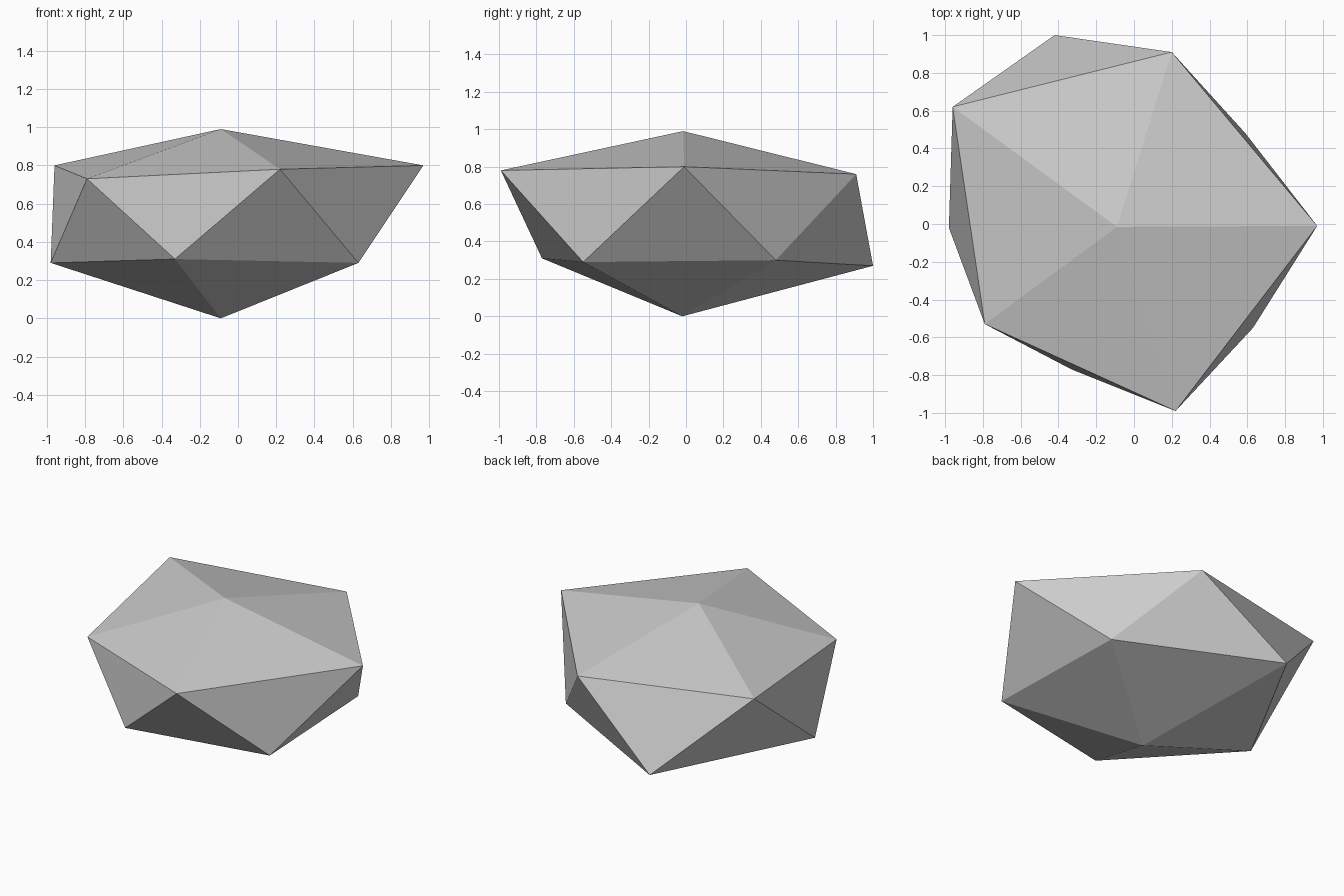
import bpy, bmesh

if "Cube" in bpy.data.objects:
    bpy.data.objects.remove(bpy.data.objects["Cube"])

# Rock: a distorted icosahedron made of two poles and two staggered rings
TOP, BOTTOM = (-0.09, -0.015, 0.99), (-0.09, -0.02, 0.0)
UPPER = [(0.97, -0.01, 0.80), (0.20, 0.91, 0.76), (-0.96, 0.62, 0.80),
         (-0.79, -0.53, 0.73), (0.22, -0.99, 0.78)]
LOWER = [(0.59, 0.48, 0.30), (-0.42, 1.00, 0.27), (-0.98, -0.02, 0.29),
         (-0.33, -0.77, 0.31), (0.63, -0.55, 0.29)]

bm = bmesh.new()
top, bottom = bm.verts.new(TOP), bm.verts.new(BOTTOM)
upper = [bm.verts.new(p) for p in UPPER]
lower = [bm.verts.new(p) for p in LOWER]

# Cap fans and the zigzag band between the rings
for i in range(5):
    j = (i + 1) % 5
    bm.faces.new((top, upper[i], upper[j]))
    bm.faces.new((upper[i], lower[i], upper[j]))
    bm.faces.new((upper[j], lower[i], lower[j]))
    bm.faces.new((bottom, lower[j], lower[i]))
bmesh.ops.recalc_face_normals(bm, faces=bm.faces)

mesh = bpy.data.meshes.new("rock")
bm.to_mesh(mesh)
bm.free()

# Plain stone grey
grey = bpy.data.materials.new("stone_grey")
grey.diffuse_color = (0.6, 0.6, 0.6, 1.0)
grey.use_nodes = True
grey.node_tree.nodes["Principled BSDF"].inputs["Base Color"].default_value = grey.diffuse_color
mesh.materials.append(grey)

rock = bpy.data.objects.new("rock", mesh)
bpy.context.collection.objects.link(rock)
